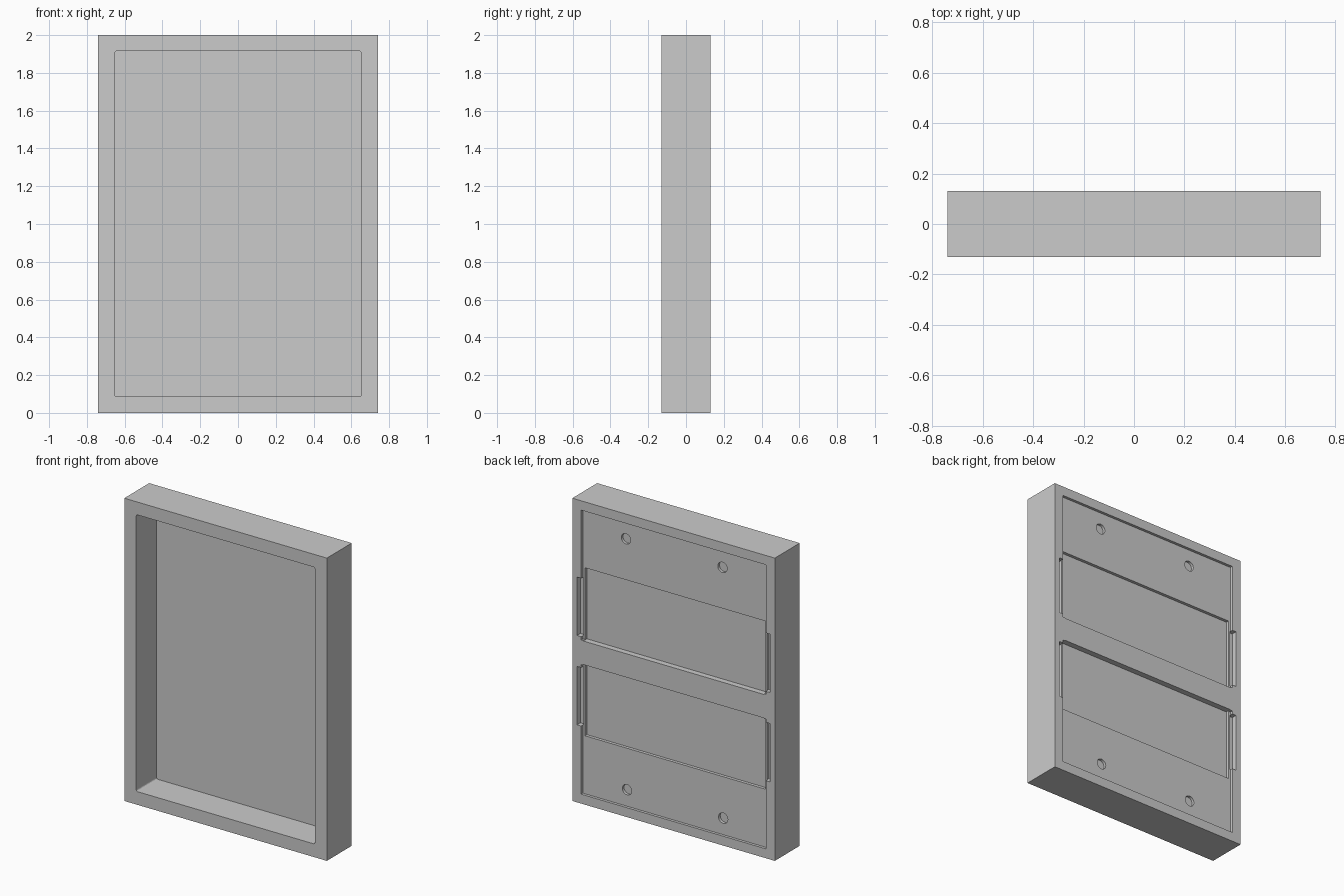
import bpy, bmesh
from mathutils import Matrix

if "Cube" in bpy.data.objects:
    bpy.data.objects.remove(bpy.data.objects["Cube"])

HALF_W, HALF_D = 0.74, 0.13


def new_object(name, bm):
    mesh = bpy.data.meshes.new(name)
    bm.to_mesh(mesh)
    bm.free()
    obj = bpy.data.objects.new(name, mesh)
    bpy.context.collection.objects.link(obj)
    return obj


def box(name, x0, x1, y0, y1, z0, z1, corner=0):
    bm = bmesh.new()
    bmesh.ops.create_cube(bm, size=1)
    for v in bm.verts:
        v.co = (x1 if v.co.x > 0 else x0, y1 if v.co.y > 0 else y0, z1 if v.co.z > 0 else z0)
    if corner:
        edges = [e for e in bm.edges if abs(e.verts[0].co.y - e.verts[1].co.y) > 1e-4]
        bmesh.ops.bevel(bm, geom=edges, offset=corner, segments=3, profile=0.5, affect='EDGES')
    bmesh.ops.recalc_face_normals(bm, faces=bm.faces)
    return new_object(name, bm)


def peg(name, x, z, radius, y0, y1):
    bm = bmesh.new()
    turn = Matrix.Translation((x, (y0 + y1) / 2, z)) @ Matrix.Rotation(1.5707963, 4, 'X')
    bmesh.ops.create_cone(bm, cap_ends=True, segments=32, radius1=radius, radius2=radius,
                          depth=y1 - y0, matrix=turn)
    return new_object(name, bm)


def cut(target, cutter):
    cutter.hide_render = True
    mod = target.modifiers.new(cutter.name, 'BOOLEAN')
    mod.operation = 'DIFFERENCE'
    mod.solver = 'EXACT'
    mod.object = cutter
    bpy.context.view_layer.objects.active = target
    bpy.ops.object.modifier_apply(modifier=mod.name)
    bpy.data.objects.remove(cutter, do_unlink=True)


# Outer case
case = box("tray_case", -HALF_W, HALF_W, -HALF_D, HALF_D, 0, 2)

# Deep front opening
cut(case, box("front_opening", -0.653, 0.653, -0.3, 0.083, 0.087, 1.915, corner=0.01))


def span(a, b, upper):
    return (2 - b, 2 - a) if upper else (a, b)


# Two mirrored back bays, separated by a middle bar
for upper in (False, True):
    cut(case, box("shallow_recess", -0.675, 0.675, 0.112, 0.3, *span(0.062, 0.918, upper)))
    cut(case, box("deep_pocket", -0.66, 0.66, 0.092, 0.3, *span(0.445, 0.922, upper)))
    # Side notches
    for side in (-1, 1):
        x0, x1 = sorted((side * 0.672, side * 0.705))
        cut(case, box("side_notch", x0, x1, 0.094, 0.3, *span(0.512, 0.898, upper)))

# Blind screw holes
for x, z in ((-0.345, 1.826), (0.36, 1.826), (-0.35, 0.171), (0.353, 0.171)):
    cut(case, peg("screw_hole", x, z, 0.034, 0.094, 0.3))
